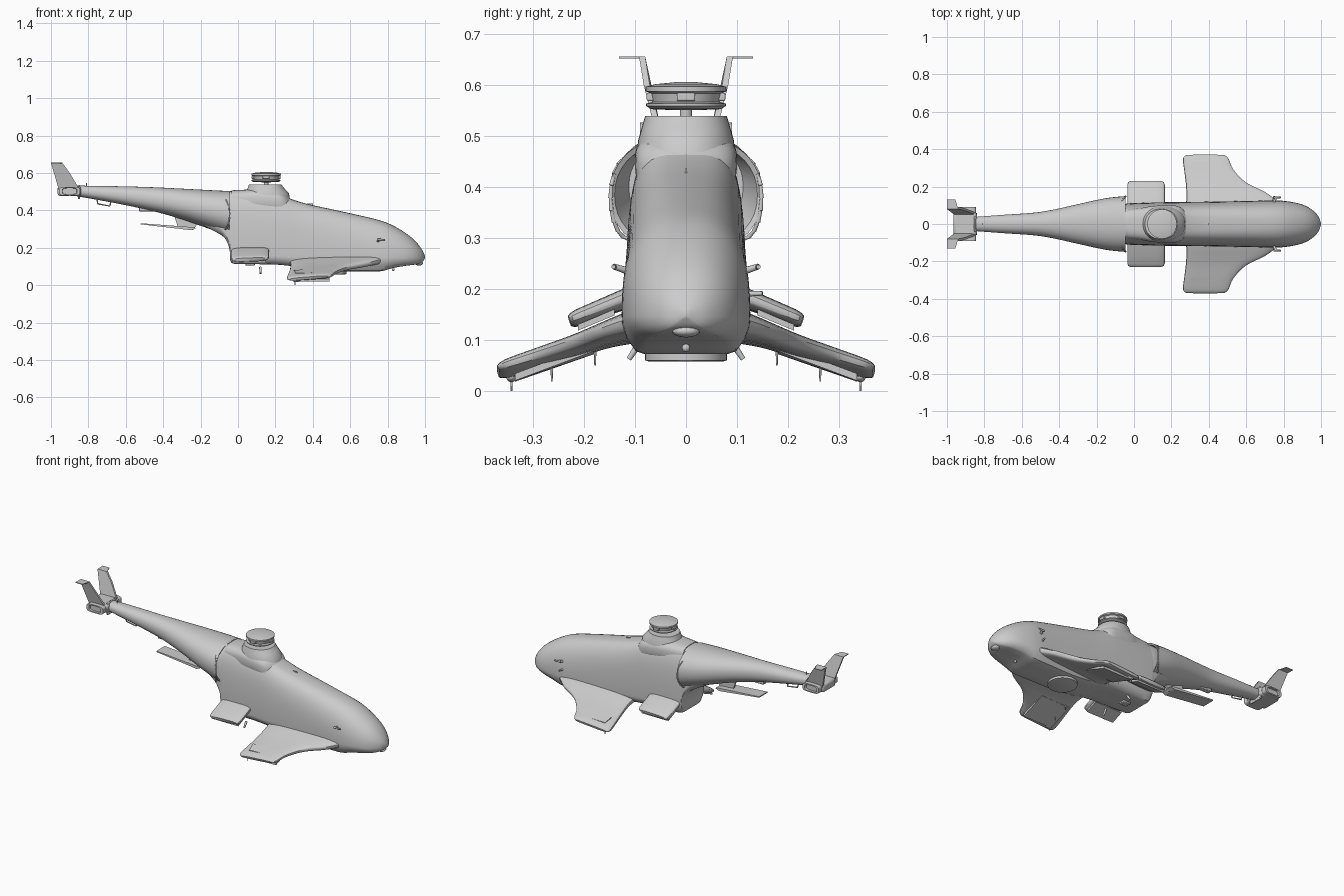
import bpy, bmesh, math
from mathutils import Vector, Matrix


def finish(name, bm, angle=35):
    bmesh.ops.remove_doubles(bm, verts=bm.verts, dist=0.0002)
    bmesh.ops.recalc_face_normals(bm, faces=bm.faces)
    me = bpy.data.meshes.new(name)
    bm.to_mesh(me)
    bm.free()
    ob = bpy.data.objects.new(name, me)
    bpy.context.collection.objects.link(ob)
    bpy.ops.object.select_all(action='DESELECT')
    ob.select_set(True)
    bpy.context.view_layer.objects.active = ob
    bpy.ops.object.shade_smooth_by_angle(angle=math.radians(angle))
    return ob


def refine(rows, n):
    # Catmull-Rom interpolation of a station list
    out = []
    for i in range(len(rows) - 1):
        a, b, c, d = (Vector(rows[max(0, min(len(rows) - 1, i + k))]) for k in (-1, 0, 1, 2))
        for j in range(n):
            t = j / n
            out.append(b + (c - a) * (t / 2) + (a * 2 - b * 5 + c * 4 - d) * (t * t / 2)
                       + (b * 3 - a - c * 3 + d) * (t ** 3 / 2))
    return out + [Vector(rows[-1])]


def loft(name, rings, angle=35, cap=True):
    bm = bmesh.new()
    vs = [[bm.verts.new(p) for p in r] for r in rings]
    for a, b in zip(vs, vs[1:]):
        for i in range(len(a)):
            j = (i + 1) % len(a)
            bm.faces.new((a[i], a[j], b[j], b[i]))
    if cap:
        bm.faces.new(vs[0])
        bm.faces.new(vs[-1])
    return finish(name, bm, angle)


def spow(v, e):
    return math.copysign(abs(v) ** e, v)


def oval(cx, cy, rx, ry, n, count=40):
    return [(cx + rx * spow(math.cos(2 * math.pi * k / count), 2 / n),
             cy + ry * spow(math.sin(2 * math.pi * k / count), 2 / n)) for k in range(count)]


def prism(name, pts, vec):
    # extrude a planar outline along a vector
    v = Vector(vec)
    return loft(name, [[Vector(p) for p in pts], [Vector(p) + v for p in pts]], 30)


def box(name, lo, hi, bevel=0.004):
    (a, b, c), (d, e, f) = lo, hi
    ob = prism(name, [(a, b, c), (d, b, c), (d, e, c), (a, e, c)], (0, 0, f - c))
    if bevel:
        m = ob.modifiers.new("bevel", 'BEVEL')
        m.width, m.segments = bevel, 2
    return ob


def lathe(name, prof, x, y, n=40):
    return loft(name, [[(x + r * math.cos(2 * math.pi * k / n), y + r * math.sin(2 * math.pi * k / n), z)
                        for k in range(n)] for r, z in prof])


def rod(name, a, b, r):
    a, b = Vector(a), Vector(b)
    q = (b - a).to_track_quat('Z', 'Y').to_matrix().to_4x4()
    bm = bmesh.new()
    bmesh.ops.create_cone(bm, cap_ends=True, segments=12, radius1=r, radius2=r * 0.7, depth=(b - a).length,
                          matrix=Matrix.Translation((a + b) / 2) @ q)
    return finish(name, bm)


def ball(name, c, r, sc=(1, 1, 1)):
    bm = bmesh.new()
    bmesh.ops.create_uvsphere(bm, u_segments=20, v_segments=12, radius=r,
                              matrix=Matrix.Translation(c) @ Matrix.Diagonal((*sc, 1)))
    return finish(name, bm)


# Fuselage: x, top, chine height, bottom, half width
stations = [(-0.2, .49, .40, .325, .08), (-0.12, .495, .34, .285, .098), (-0.07, .50, .28, .25, .106),
            (-0.045, .50, .23, .19, .108), (-0.035, .503, .19, .12, .11), (0.05, .503, .165, .113, .114),
            (0.2, .49, .155, .11, .117), (0.3, .455, .15, .10, .118), (0.38, .432, .15, .085, .119),
            (0.5, .406, .147, .073, .121), (0.65, .373, .147, .073, .124), (0.76, .346, .147, .074, .126),
            (0.83, .318, .147, .092, .120), (0.90, .276, .147, .104, .104), (0.95, .234, .147, .111, .078),
            (0.985, .188, .147, .124, .042), (1.0, .155, .15, .145, .004)]
rings = []
for x, top, ch, bot, w in refine(stations, 4):
    n = 3.4 - 1.2 * max(0, min(1, (x - .3) / .6))
    up = [(x, y, ch + (top - ch) * z) for y, z in oval(0, 0, w, 1, n, 48)[:25]]
    low = [(x, f * w, ch + (bot - ch) * d) for f, d in
           [(-.99, .25), (-.92, .6), (-.78, .93), (-.65, 1), (-.3, 1), (0, 1), (.3, 1), (.65, 1), (.78, .93), (.92, .6), (.99, .25)]]
    rings.append(up + low)
loft("fuselage", rings)

# Tail boom with open forward scoops
boom = [(-0.045, .503, .265, .149), (-0.15, .508, .300, .138), (-0.3, .516, .352, .106), (-0.42, .522, .387, .079),
        (-0.53, .526, .413, .061), (-0.7, .530, .447, .049), (-0.86, .532, .475, .037)]
rings = [[(x, y, z) for y, z in oval(0, (t + b) / 2, w - .008, (t - b) / 2 - .008, 2.2)]
         for x, t, b, w in [(-.13, .50, .30, .12), (-.05, .50, .268, .148)]]
rings += [[(x, y, z) for y, z in oval(0, (t + b) / 2, w, (t - b) / 2, 2.2)] for x, t, b, w in refine(boom, 4)]
loft("tail_boom", rings)

# Rotor pylon: saddle fairing and round turret
prof = [(-.035, .507, .08), (.05, .511, .088), (.1, .514, .097), (.2, .505, .100), (.25, .487, .090), (.282, .46, .06)]
loft("pylon_saddle", [[(x, y, z) for y, z in oval(0, t - .06, w, .06, 3)] for x, t, w in refine(prof, 3)])
loft("pylon_turret", [[(x, y, z) for x, y in oval(cx, 0, rx, ry, 2.2)] for z, cx, rx, ry in
                      [(.44, .155, .125, .098), (.49, .155, .118, .094), (.515, .15, .10, .087), (.539, .145, .086, .08)]])
# Rotor hub
lathe("rotor_shaft", [(.012, .53), (.012, .56)], .15, 0, 20)
lathe("rotor_hub", [(.02, .55), (.068, .552), (.078, .558), (.078, .563), (.066, .566), (.07, .583), (.079, .587),
                    (.079, .596), (.06, .601), (.02, .605), (.002, .605)], .15, 0)
for k in range(4):
    a = k * math.pi / 2
    o = box("hub_socket", (.055, -.018, .568), (.077, .018, .584), .003)
    o.location.x = .15
    o.rotation_euler.z = a

# Belly disc, nose sensor, small belly fittings
lathe("belly_disc", [(.08, .085), (.08, .06), (.074, .058)], .5, 0)
ball("nose_sensor", (.968, 0, .117), .027, (.8, 1, .45))
ball("chin_lamp", (.83, 0, .084), .008)
box("belly_fitting", (.04, -.02, .105), (.09, .02, .118))
box("top_ridge", (.37, -.002, .40), (.40, .002, .436), 0)

# Tail end, ventral stabiliser and boom antennas
box("tail_block", (-.965, -.062, .478), (-.84, .062, .528), .012)
box("tail_collar", (-.855, -.042, .46), (-.845, .042, .536))
prism("ventral_strut", [(-.35, -.006, .40), (-.2, -.006, .35), (-.24, -.006, .295), (-.32, -.006, .305)], (0, .012, 0))
prism("ventral_plate", [(-.52, -.04, .325), (-.25, -.04, .294), (-.225, -.04, .305), (-.24, -.04, .31),
                        (-.52, -.04, .331)], (0, .08, 0))
box("boom_antenna", (-.53, -.015, .395), (-.44, .015, .43))
loop = [(-.755, 0, .465), (-.75, 0, .435), (-.685, 0, .423), (-.68, 0, .45)]
for a, b in zip(loop, loop[1:]):
    rod("boom_loop", a, b, .004)
rod("tail_pin", (-.81, 0, .52), (-.81, 0, .545), .004)

# Wing stations: y, trailing x, leading x, z, half thickness
front = [(.09, .275, .80, .128, .030), (.13, .28, .755, .118, .025), (.17, .28, .70, .105, .021), (.22, .277, .60, .086, .019),
         (.29, .268, .532, .063, .017), (.35, .262, .505, .044, .014), (.368, .278, .485, .038, .007)]
rear = [(.09, -.035, .165, .19, .018), (.12, -.035, .165, .18, .018), (.21, -.035, .165, .144, .015),
        (.222, -.032, .160, .139, .013), (.228, -.02, .148, .137, .009)]


def wing(name, rows, s, tilt, n):
    rings = []
    for y, te, le, z, h in refine(rows, n):
        c, r = (te + le) / 2, (le - te) / 2
        rings.append([(x, s * (y + .35 * (zz - z)), zz + tilt * (x - c) / r) for x, zz in oval(c, z, r, h, 3.2, 32)])
    return loft(name, rings)


for s in (1, -1):
    wing("front_wing", front, s, .008, 4)
    wing("rear_wing", rear, s, .003, 1)
    # Flap and raised panel following the wing slope
    prism("wing_flap", [(.30, s * .18, .072), (.49, s * .18, .078), (.49, s * .335, .020), (.30, s * .335, .018)],
          (0, 0, .014))
    prism("wing_panel", [(.30, s * .285, .078), (.52, s * .285, .081), (.49, s * .335, .064), (.31, s * .335, .061)],
          (0, 0, .004))
    prism("rear_flap", [(-.03, s * .14, .148), (.15, s * .14, .148), (.15, s * .212, .118), (-.03, s * .212, .118)],
          (0, 0, .012))
    # Wing-tip feet and pins
    ball("foot_ball", (.31, s * .342, .027), .010, (2, 1, 1))
    rod("foot_pin", (.305, s * .342, .03), (.305, s * .342, 0), .0025)
    rod("flap_pin", (.33, s * .263, .05), (.33, s * .263, .018), .0025)
    rod("root_pin", (.33, s * .178, .085), (.33, s * .178, .05), .0025)
    # Nose probes and belly fins
    rod("side_probe", (.74, s * .10, .230), (.76, s * .142, .244), .008)
    rod("probe_tip", (.745, s * .14, .243), (.785, s * .142, .243), .006)
    rod("belly_fin", (.12, s * .09, .095), (.12, s * .112, .062), .007)
    # Scoop lips framing the intake mouth
    lip = [(-.045 - .022 * abs(math.cos(t)) ** 3, s * (.112 + .036 * math.sin(t)), .378 - .08 * math.cos(t))
           for t in [math.pi * k / 10 for k in range(11)]]
    for a, b in zip(lip, lip[1:]):
        rod("scoop_lip", a, b, .0045)
    # V tail fin with outward tip and side slot
    prism("tail_fin", [(-.955, s * .058, .50), (-.84, s * .058, .50), (-.90, s * .083, .60), (-.94, s * .092, .655),
                       (-1.0, s * .092, .655)], (0, -s * .012, 0))
    prism("fin_tip", [(-1.0, s * .08, .651), (-.94, s * .08, .651), (-.955, s * .131, .651), (-1.0, s * .131, .651)],
          (0, 0, .004))
    o = loft("tail_pod", [[(x, s * y, z) for x, z in oval(-.90, .502, .055 * k, .024 * k, 4, 32)]
                          for y, k in [(.05, 1), (.09, 1), (.09, .72), (.078, .68)]])
rod("port_sensor", (.74, .11, .19), (.75, .15, .191), .006)
